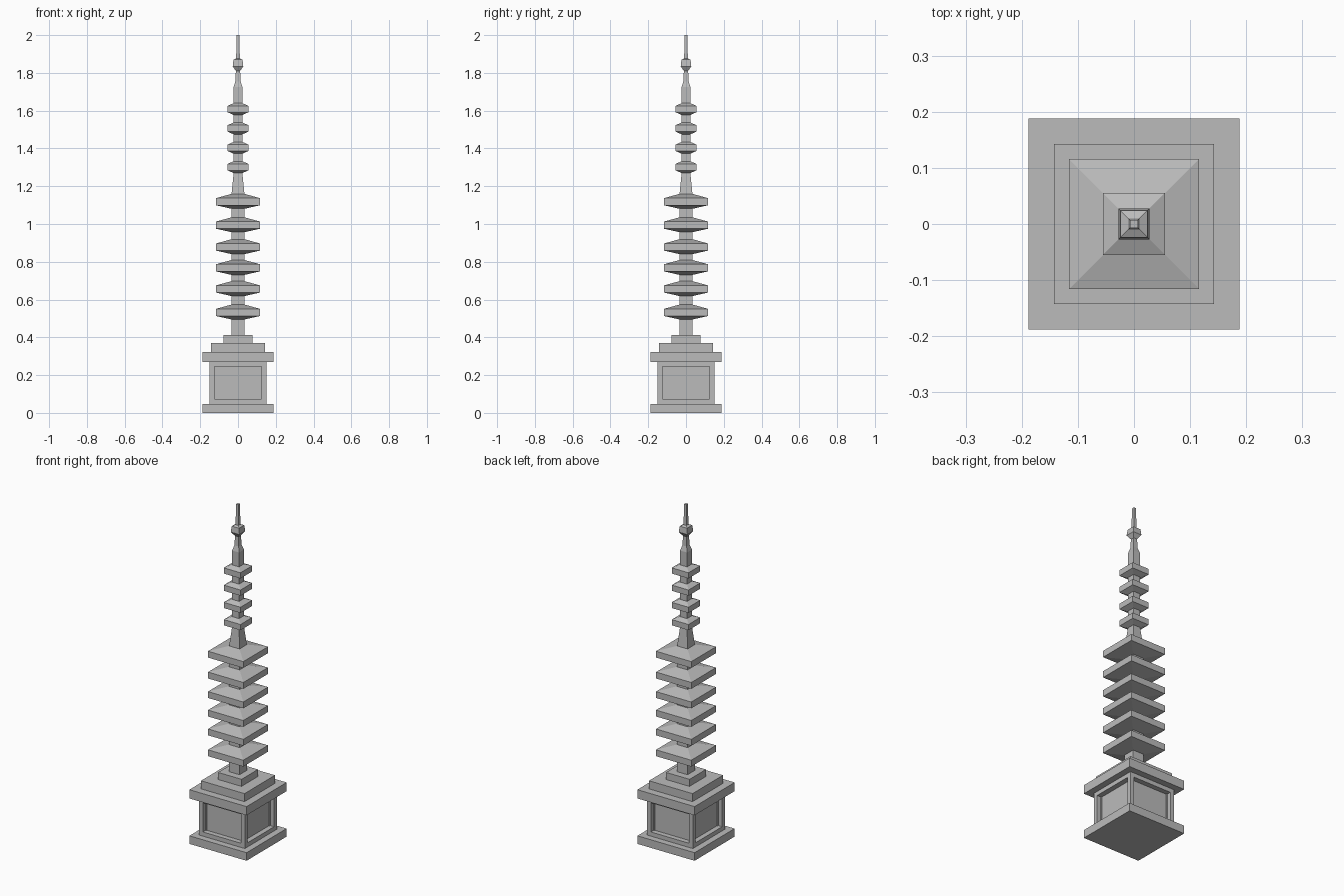
import bpy, bmesh

if "Cube" in bpy.data.objects:
    bpy.data.objects.remove(bpy.data.objects["Cube"])

# One stone colour
stone = bpy.data.materials.new("grey_stone")
stone.use_nodes = True
colour = (0.5, 0.5, 0.5, 1)
stone.diffuse_color = colour
stone.node_tree.nodes["Principled BSDF"].inputs["Base Color"].default_value = colour


def square_stack(name, profile, panel=None):
    """Square solid through (half width, height) levels, with optional sunk side panels."""
    bm = bmesh.new()
    rings = [[bm.verts.new((sx * w, sy * w, z))
              for sx, sy in ((-1, -1), (1, -1), (1, 1), (-1, 1))]
             for w, z in profile]
    bm.faces.new(rings[0][::-1])
    bm.faces.new(rings[-1])
    sides = [bm.faces.new((a[i], a[(i + 1) % 4], b[(i + 1) % 4], b[i]))
             for a, b in zip(rings, rings[1:]) for i in range(4)]
    bm.normal_update()
    if panel:
        border, depth = panel
        # Frame each side, then push the panel straight inwards
        bmesh.ops.inset_individual(bm, faces=sides, thickness=border)
        for face in sides:
            shift = face.normal * -depth
            walls = bmesh.ops.extrude_discrete_faces(bm, faces=[face])["faces"]
            bmesh.ops.translate(bm, verts=walls[0].verts, vec=shift)
    bmesh.ops.recalc_face_normals(bm, faces=bm.faces)
    mesh = bpy.data.meshes.new(name)
    bm.to_mesh(mesh)
    bm.free()
    mesh.materials.append(stone)
    obj = bpy.data.objects.new(name, mesh)
    bpy.context.collection.objects.link(obj)
    return obj


def slab(name, w, z0, z1, panel=None):
    return square_stack(name, [(w, z0), (w, z1)], panel)


def roof(name, eave, neck, z, thick, rise, drop):
    h = thick / 2
    return square_stack(name, [(neck, z - h - drop), (eave, z - h),
                               (eave, z + h), (neck, z + h + rise)])


# Pedestal with sunk panels
slab("base_plinth", 0.188, 0, 0.048)
slab("pedestal_body", 0.15, 0.048, 0.27, panel=(0.035, 0.03))
slab("pedestal_cornice", 0.188, 0.27, 0.322)
slab("lower_step", 0.143, 0.322, 0.37)
slab("upper_step", 0.077, 0.37, 0.412)

# Main shaft and its large roofs
slab("main_shaft", 0.035, 0.412, 1.15)
for i, z in enumerate((0.532, 0.656, 0.768, 0.878, 0.994, 1.118)):
    roof(f"large_roof_{i + 1}", 0.116, 0.036, z, 0.038, 0.022, 0.018)

# Tapered neck, upper shaft and its small roofs
square_stack("upper_shaft", [(0.035, 1.15), (0.023, 1.27), (0.023, 1.725),
                             (0.014, 1.755), (0.011, 1.82)])
for i in range(4):
    roof(f"small_roof_{i + 1}", 0.055, 0.024, 1.301 + i * 0.1025, 0.034, 0.014, 0.014)

# Finial and spike
square_stack("finial", [(0.011, 1.81), (0.028, 1.835), (0.024, 1.87), (0.01, 1.877)])
square_stack("spike", [(0.01, 1.87), (0.007, 2.0)])
